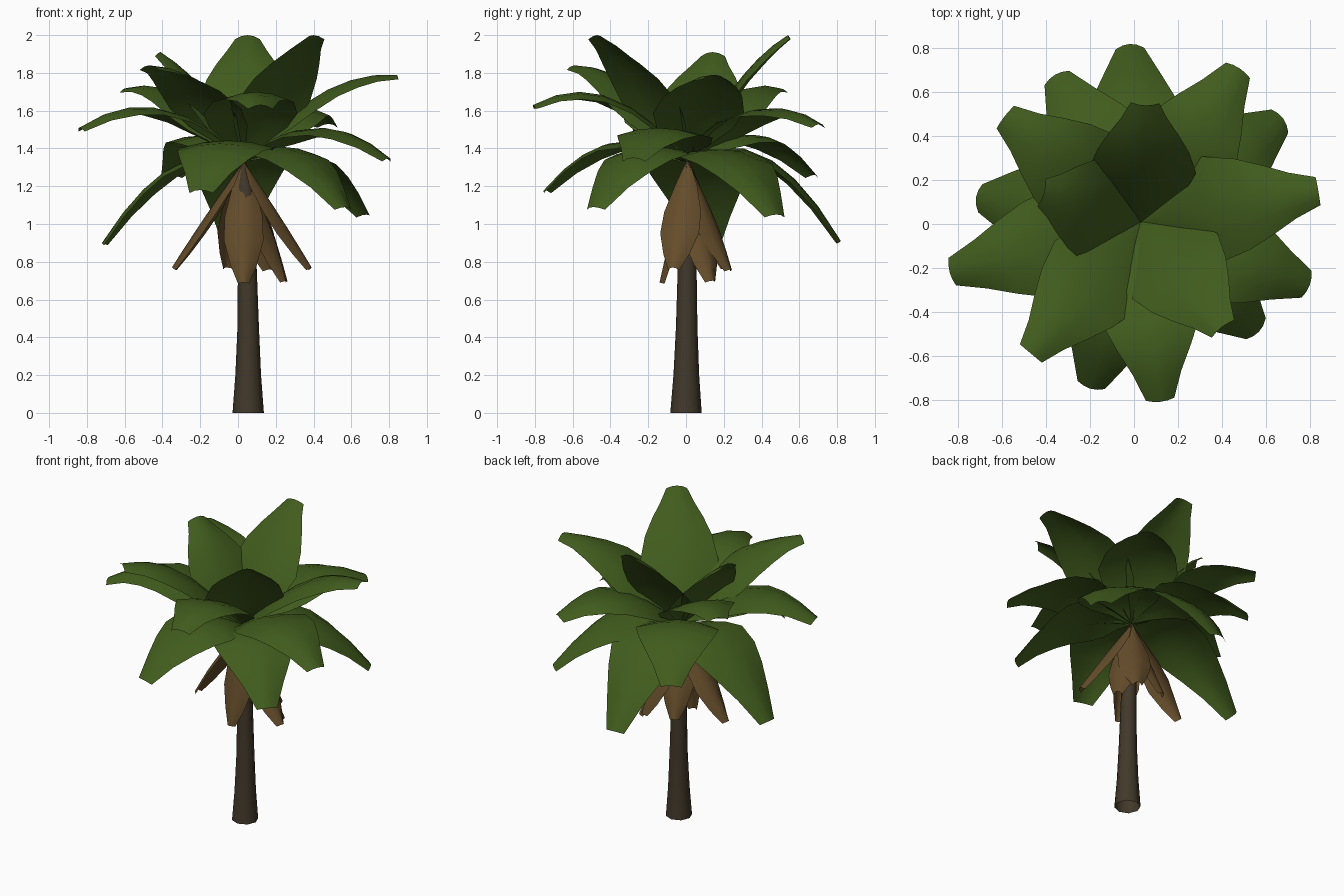
import bpy
import bmesh
import math
from mathutils import Vector

if "Cube" in bpy.data.objects:
    bpy.data.objects.remove(bpy.data.objects["Cube"])


def make_material(name, rgb):
    mat = bpy.data.materials.new(name)
    mat.use_nodes = True
    mat.diffuse_color = (*rgb, 1)
    mat.node_tree.nodes["Principled BSDF"].inputs["Base Color"].default_value = (*rgb, 1)
    return mat


green = make_material("frond green", (0.053, 0.108, 0.0125))
straw = make_material("dry frond brown", (0.13, 0.074, 0.024))
bark = make_material("bark brown", (0.054, 0.04, 0.023))

CROWN = Vector((0.03, 0.01, 1.33))


def finish(bm, name, mat):
    mesh = bpy.data.meshes.new(name)
    bm.to_mesh(mesh)
    bm.free()
    mesh.materials.append(mat)
    mesh.shade_smooth()
    obj = bpy.data.objects.new(name, mesh)
    bpy.context.collection.objects.link(obj)


def blade(name, tip, bulge, outline, sag, fullness, mat):
    """Leaf sheet along an arched path; outline lists (fraction, width),
    fullness widens the outer half."""
    tip = Vector(tip)
    control = (CROWN + tip) / 2 + Vector((0, 0, 2 * bulge))
    out = tip - CROWN
    side = Vector((-out.y, out.x, 0)).normalized()
    bm = bmesh.new()
    rows = []
    for t, width in outline:
        width += fullness * t * t * (1 - t)
        point = CROWN * (1 - t) ** 2 + control * (2 * t * (1 - t)) + tip * t * t
        tangent = ((control - CROWN) * (1 - t) + (tip - control) * t).normalized()
        up = tangent.cross(side)
        row = []
        for k in (-1, -0.5, 0, 0.5, 1):
            drop = sag * k * k * min(1, 4 * t, 2.2 - 1.6 * t)
            row.append(bm.verts.new(point + side * (k * width / 2) - up * drop))
        rows.append(row)
    for a, b in zip(rows, rows[1:]):
        for j in range(4):
            bm.faces.new((a[j], b[j], b[j + 1], a[j + 1]))
    finish(bm, name, mat)


# Trunk: tapered eight-sided column with a flared, open foot, pointed under the crown
rings = [(0, 0.083, 0.054), (0.2, 0.068, 0.054), (0.45, 0.057, 0.054),
         (0.85, 0.048, 0.048), (1.2, 0.043, 0.038), (1.34, 0.004, 0.03)]
bm = bmesh.new()
loops = []
for z, radius, x in rings:
    loops.append([bm.verts.new((x + radius * math.cos(i * math.tau / 8),
                                0.008 * z + radius * math.sin(i * math.tau / 8), z))
                  for i in range(8)])
for a, b in zip(loops, loops[1:]):
    for i in range(8):
        j = (i + 1) % 8
        bm.faces.new((a[i], a[j], b[j], b[i]))
finish(bm, "trunk", bark)

# Green fronds: tip position and arch height; the lower ones are fuller at the end
FROND = [(0, 0.02), (0.12, 0.22), (0.24, 0.41), (0.37, 0.49), (0.55, 0.42),
         (0.7, 0.32), (0.85, 0.21), (1, 0.13)]
fronds = [
    ((0.84, 0.15, 1.79), 0.13),
    ((0.68, 0.48, 1.05), 0.18),
    ((0.48, 0.71, 1.53), 0.17),
    ((-0.02, 0.82, 0.91), 0.24),
    ((-0.36, 0.68, 1.26), 0.18),
    ((-0.59, 0.49, 1.72), 0.14),
    ((-0.72, 0.12, 0.90), 0.19),
    ((-0.84, -0.22, 1.51), 0.19),
    ((-0.47, -0.59, 1.84), 0.13),
    ((-0.20, -0.75, 1.18), 0.18),
    ((0.12, -0.81, 1.63), 0.19),
    ((0.40, -0.47, 2.00), 0.10),
    ((0.57, -0.49, 1.09), 0.18),
    ((0.80, -0.28, 1.35), 0.17),
    ((0.05, 0.54, 2.00), 0.09),
    ((-0.41, 0.14, 1.91), 0.08),
]
for i, (tip, bulge) in enumerate(fronds):
    blade(f"frond_{i + 1}", tip, bulge, FROND, 0.04,
          0.65 * max(0, 1.8 - tip[2]), green)

# Dry fronds hanging around the trunk
DRY = [(0, 0.02), (0.2, 0.12), (0.45, 0.2), (0.65, 0.21), (0.85, 0.14), (1, 0.06)]
dry_tips = [(0.03, -0.14, 0.69), (-0.35, 0.04, 0.77), (0.39, -0.07, 0.77),
            (0.26, 0.14, 0.70), (0.17, 0.24, 0.76), (-0.06, 0.22, 0.77)]
for i, tip in enumerate(dry_tips):
    blade(f"dry_frond_{i + 1}", tip, 0.01, DRY, 0.045, 0, straw)
